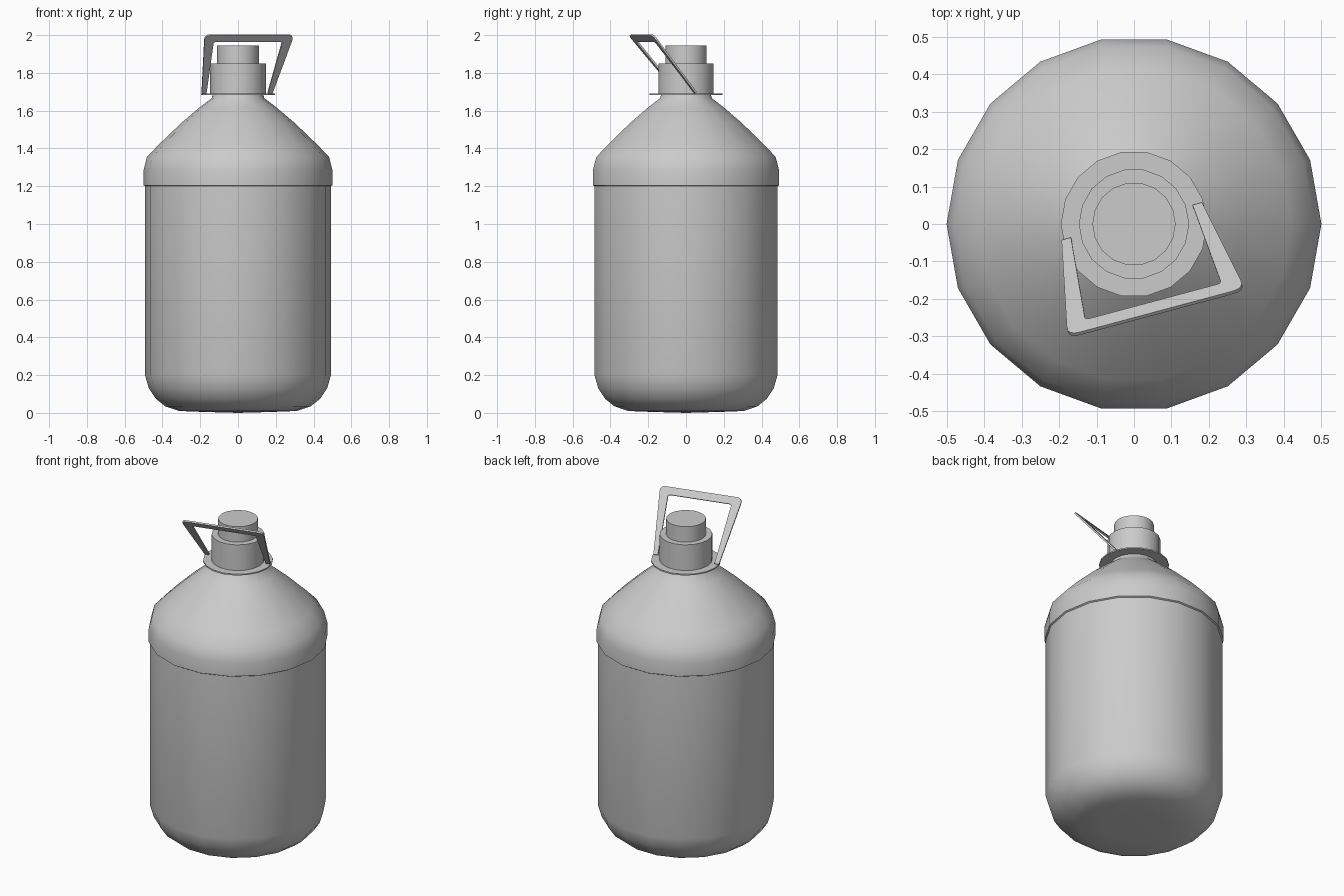
import bpy
import bmesh
import math
from mathutils import Matrix, Vector

cube = bpy.data.objects.get("Cube")
if cube:
    bpy.data.objects.remove(cube)

SIDES = 18

grey = bpy.data.materials.new("plain grey")
grey.use_nodes = True
colour = (0.6, 0.6, 0.6, 1)
grey.diffuse_color = colour
grey.node_tree.nodes["Principled BSDF"].inputs["Base Color"].default_value = colour


def finish(bm, name, angle):
    """Turn a bmesh into a shaded object."""
    bmesh.ops.recalc_face_normals(bm, faces=bm.faces)
    mesh = bpy.data.meshes.new(name)
    bm.to_mesh(mesh)
    bm.free()
    mesh.materials.append(grey)
    obj = bpy.data.objects.new(name, mesh)
    bpy.context.collection.objects.link(obj)
    bpy.ops.object.select_all(action="DESELECT")
    obj.select_set(True)
    bpy.context.view_layer.objects.active = obj
    bpy.ops.object.shade_smooth_by_angle(angle=math.radians(angle))
    return obj


def lathe(name, profile, angle=40):
    """Revolve (radius, height) points around z."""
    bm = bmesh.new()
    verts = [bm.verts.new((r, 0, z)) for r, z in profile]
    edges = [bm.edges.new(pair) for pair in zip(verts, verts[1:])]
    bmesh.ops.spin(bm, geom=verts + edges, cent=(0, 0, 0), axis=(0, 0, 1),
                   angle=math.tau, steps=SIDES, use_merge=False)
    bmesh.ops.remove_doubles(bm, verts=bm.verts, dist=1e-4)
    return finish(bm, name, angle)


def rounded(corner, before, after, radius, steps=4):
    """Round one outline corner with a quadratic bend."""
    c, a, b = Vector(corner), Vector(before), Vector(after)
    p, q = c + (a - c).normalized() * radius, c + (b - c).normalized() * radius
    ts = [i / steps for i in range(steps + 1)]
    return [(1 - t) ** 2 * p + 2 * t * (1 - t) * c + t * t * q for t in ts]


# Bottle: domed base, straight wall, overhanging shoulder, neck
lathe("bottle_body", [
    (0, 0), (0.18, 0.005), (0.31, 0.01), (0.385, 0.035), (0.435, 0.075),
    (0.472, 0.13), (0.492, 0.2), (0.492, 1.2), (0.5, 1.205), (0.5, 1.285),
    (0.482, 1.355), (0.42, 1.42), (0.3, 1.535), (0.2, 1.62), (0.14, 1.665),
    (0.132, 1.69)])

# Collar and stepped cap
lathe("neck_collar", [(0, 1.684), (0.195, 1.684), (0.195, 1.692), (0, 1.692)])
lathe("cap_base", [(0, 1.69), (0.147, 1.69), (0.147, 1.85), (0, 1.85)])
lathe("cap_top", [(0, 1.84), (0.111, 1.84), (0.111, 1.945), (0, 1.945)])

# Carry handle: flat flared loop, leaning forward and turned a little
LENGTH = 0.395
foot_out, foot_in = (0.194, 0), (0.168, 0)
top_out, top_in = (0.245, LENGTH), (0.188, LENGTH - 0.045)
mirror = lambda p: (-p[0], p[1])
half = ([Vector(foot_in)]
        + rounded(top_in, foot_in, mirror(top_in), 0.012))
outer = ([Vector(foot_out)]
         + rounded(top_out, foot_out, mirror(top_out), 0.035))
inner_loop = half + [Vector(mirror(p)) for p in reversed(half)]
outer_loop = outer + [Vector(mirror(p)) for p in reversed(outer)]

bm = bmesh.new()
ins = [bm.verts.new((p.x, 0, p.y)) for p in inner_loop]
outs = [bm.verts.new((p.x, 0, p.y)) for p in outer_loop]
for i in range(len(ins) - 1):
    bm.faces.new((ins[i], ins[i + 1], outs[i + 1], outs[i]))
made = bmesh.ops.extrude_face_region(bm, geom=bm.faces[:])
moved = [v for v in made["geom"] if isinstance(v, bmesh.types.BMVert)]
bmesh.ops.translate(bm, verts=moved, vec=(0, 0.01, 0))
handle = finish(bm, "carry_handle", 30)
lean = math.atan2(0.25, 0.306)
handle.matrix_world = (Matrix.Translation((-0.004, 0, 1.692))
                       @ Matrix.Rotation(math.radians(15), 4, "Z")
                       @ Matrix.Rotation(lean, 4, "X"))
